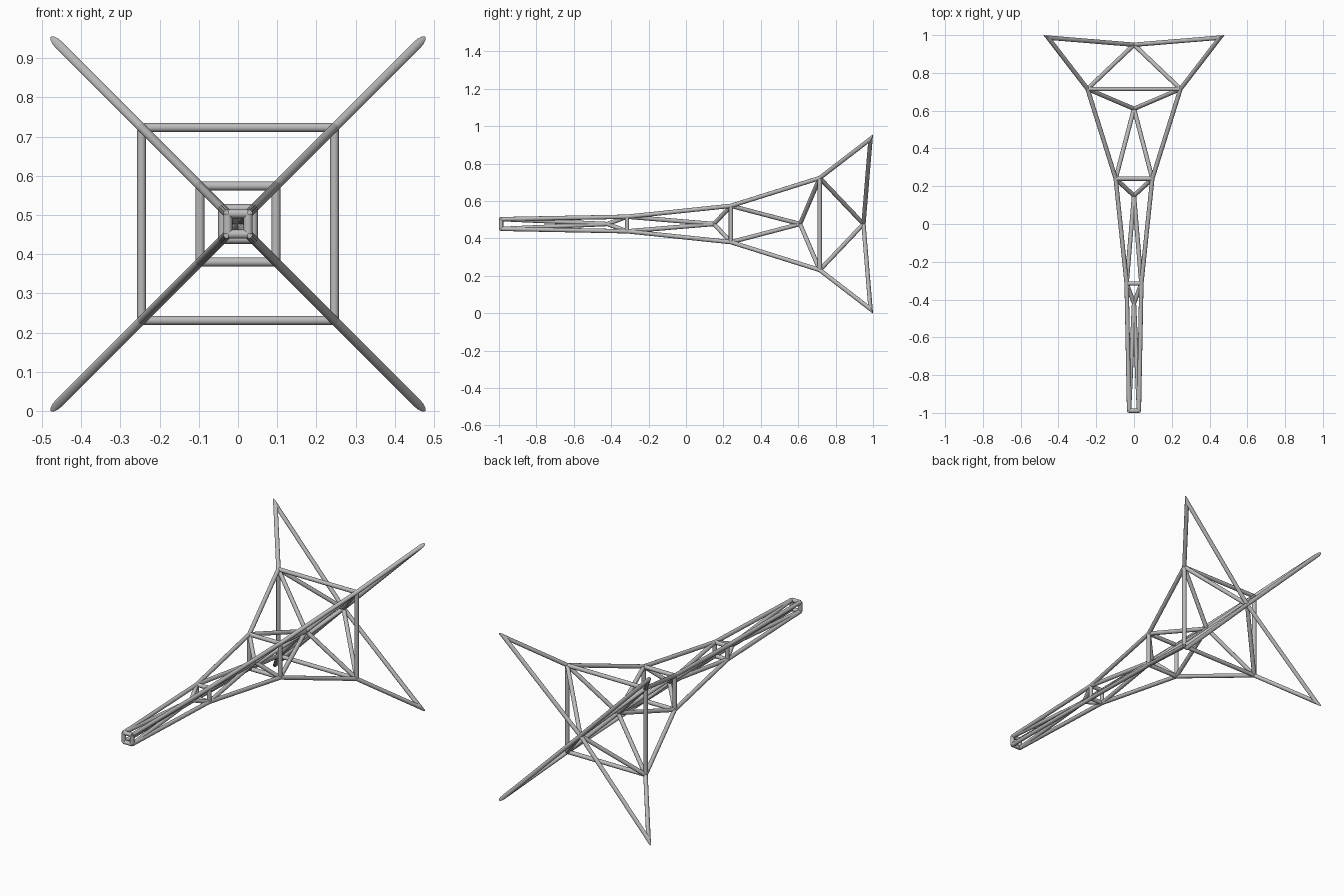
import bpy
import bmesh
from mathutils import Vector

cube = bpy.data.objects.get("Cube")
if cube:
    bpy.data.objects.remove(cube)

AXIS_Z = 0.477
RADIUS = 0.0115
SIDES = 12

steel = bpy.data.materials.new("light steel grey")
steel.use_nodes = True
GREY = (0.5, 0.5, 0.5, 1)
steel.diffuse_color = GREY
steel.node_tree.nodes["Principled BSDF"].inputs["Base Color"].default_value = GREY


def bar(name, a, b):
    """Round bar running from point a to point b."""
    d = b - a
    bpy.ops.mesh.primitive_cylinder_add(
        vertices=SIDES, radius=RADIUS, depth=d.length, location=(a + b) / 2,
        rotation=d.to_track_quat('Z', 'Y').to_euler())
    ob = bpy.context.object
    ob.name = name
    ob.data.materials.append(steel)
    bpy.ops.object.shade_smooth_by_angle(angle=0.8)
    return ob


def mitred_bar(name, foot, end, other_end):
    """Bar cut at the foot where it meets the bar going to other_end."""
    d = (end - foot).normalized()
    other = (other_end - foot).normalized()
    ob = bar(name, foot - d * 0.05, end)
    to_local = ob.matrix_basis.inverted()
    bm = bmesh.new()
    bm.from_mesh(ob.data)
    bmesh.ops.bisect_plane(
        bm, geom=bm.verts[:] + bm.edges[:] + bm.faces[:],
        plane_co=to_local @ foot, plane_no=to_local.to_3x3() @ (d - other),
        clear_inner=True)
    bm.to_mesh(ob.data)
    bm.free()


def square(y, half):
    """Four corners of a square frame around the tower axis."""
    return [Vector((sx * half, y, AXIS_Z + sz * half))
            for sx, sz in ((-1, -1), (1, -1), (1, 1), (-1, 1))]


# Pointed feet, then the frames up to the narrow end, and the brace nodes
feet = square(0.9865, 0.455)
frames = [square(0.715, 0.246), square(0.24, 0.097),
          square(-0.315, 0.039), square(-0.9885, 0.026)]
nodes = [Vector((0, y, AXIS_Z)) for y in (0.949, 0.61, 0.15, -0.42)]

# Square frames
for frame in frames:
    for i in range(4):
        bar("square_frame_bar", frame[i], frame[(i + 1) % 4])

# Splayed legs and braces meeting in sharp feet
for foot, corner in zip(feet, frames[0]):
    mitred_bar("splayed_leg", foot, corner, nodes[0])
    mitred_bar("foot_brace", foot, nodes[0], corner)
    bar("upper_brace", nodes[0], corner)

# Corner legs and the braces meeting at the central nodes
for lower, upper, node in zip(frames, frames[1:], nodes[1:]):
    for a, b in zip(lower, upper):
        bar("corner_leg", a, b)
        bar("lower_brace", a, node)
        bar("upper_brace", node, b)
